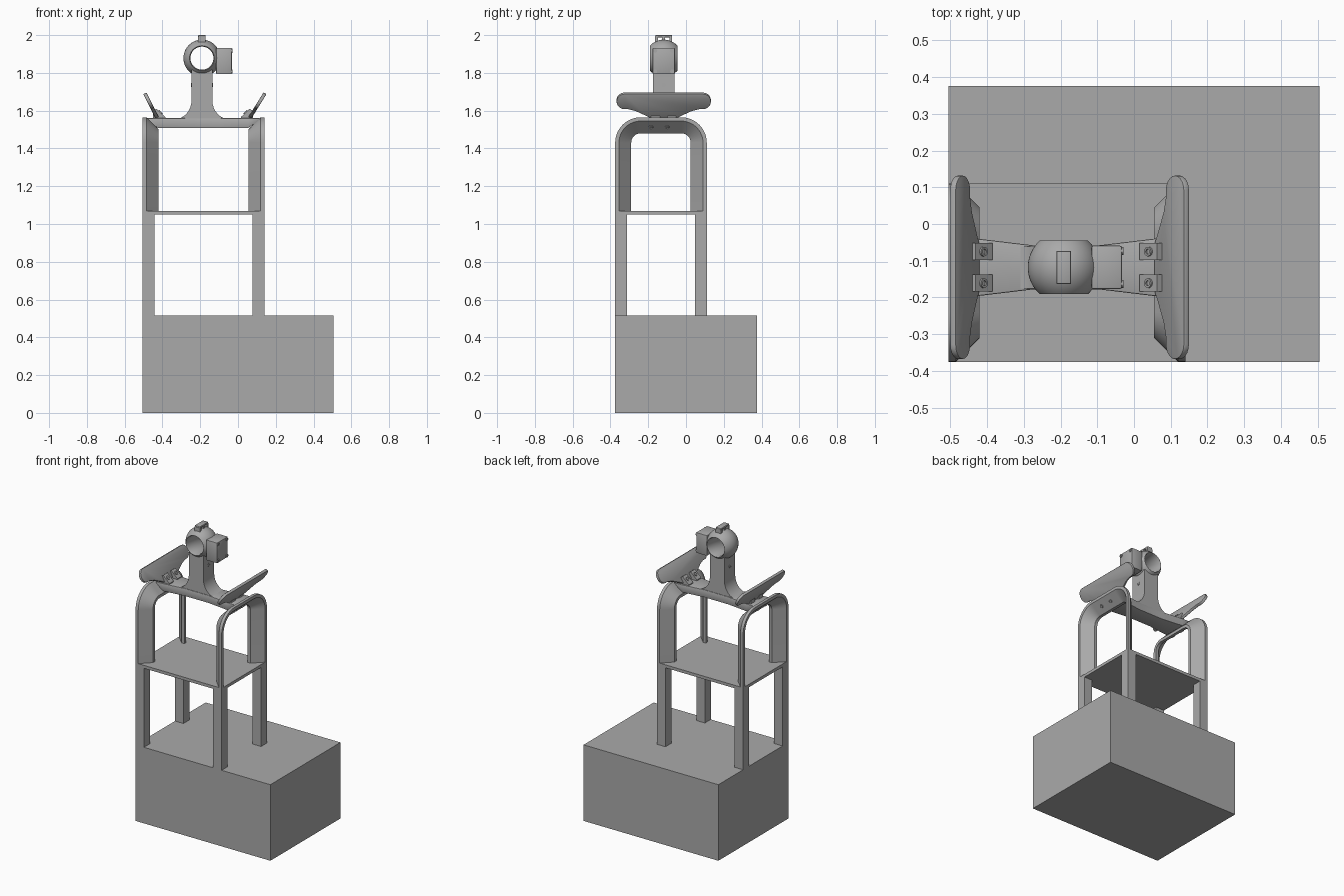
import bpy, bmesh, math
from mathutils import Vector

cube = bpy.data.objects.get("Cube")
if cube:
    bpy.data.objects.remove(cube, do_unlink=True)

grey = bpy.data.materials.new("plain_grey")
grey.use_nodes = True
COLOUR = (0.4, 0.4, 0.4, 1)
grey.diffuse_color = COLOUR
grey.node_tree.nodes["Principled BSDF"].inputs["Base Color"].default_value = COLOUR

MID_X, MID_Y = -0.185, -0.118      # centre of the upper assembly


def finish(name, bm, bevel=0, smooth=False):
    bmesh.ops.recalc_face_normals(bm, faces=bm.faces)
    if bevel:
        bmesh.ops.bevel(bm, geom=[e for e in bm.edges if e.calc_face_angle(0) > 0.6],
                        offset=bevel, segments=2, affect='EDGES', profile=0.5)
    me = bpy.data.meshes.new(name)
    bm.to_mesh(me)
    bm.free()
    me.materials.append(grey)
    ob = bpy.data.objects.new(name, me)
    bpy.context.collection.objects.link(ob)
    if smooth:
        bpy.ops.object.select_all(action='DESELECT')
        ob.select_set(True)
        bpy.context.view_layer.objects.active = ob
        bpy.ops.object.shade_smooth_by_angle(angle=math.radians(35))
    return ob


def loft(name, rings, closed=False, bevel=0, smooth=False):
    """Skin a list of equal point rings, capped unless closed."""
    bm = bmesh.new()
    vs = [[bm.verts.new(p) for p in r] for r in rings]
    n = len(vs[0])
    for a, b in zip(vs, vs[1:] + vs[:1] if closed else vs[1:]):
        for i in range(n):
            j = (i + 1) % n
            bm.faces.new((a[i], a[j], b[j], b[i]))
    if not closed:
        bm.faces.new(vs[0])
        bm.faces.new(vs[-1])
    return finish(name, bm, bevel, smooth)


def box(name, x0, x1, y0, y1, z0, z1, bevel=0):
    rings = [[(x0, y0, z), (x1, y0, z), (x1, y1, z), (x0, y1, z)] for z in (z0, z1)]
    return loft(name, rings, bevel=bevel, smooth=bevel > 0)


def slab(name, outline, y0, y1, bevel=0):
    """Extrude an x-z outline along y."""
    return loft(name, [[(x, y, z) for x, z in outline] for y in (y0, y1)],
                bevel=bevel, smooth=True)


def ring_screw(name, centre, axis, r, depth):
    """Short socket-head screw: a small washer shape with a recessed middle."""
    axis = Vector(axis).normalized()
    u = axis.orthogonal().normalized()
    v = axis.cross(u)
    rings = []
    for rad, h in ((r, -depth), (r, depth), (r * 0.55, depth), (r * 0.55, depth * 0.2)):
        rings.append([Vector(centre) + axis * h + rad * (u * math.cos(t) + v * math.sin(t))
                      for t in (k * math.tau / 16 for k in range(16))])
    loft(name, rings, smooth=True)


# Base block and table
box("base_block", -0.505, 0.505, -0.375, 0.375, 0, 0.515)
box("table_top", -0.505, 0.14, -0.375, 0.11, 1.05, 1.07)
for x in (-0.505, 0.077):
    for y in (-0.375, 0.047):
        box("table_leg", x, x + 0.063, y, y + 0.063, 0.515, 1.05)

# Arched side frames: slanted strip swept over a rounded arch
strip = [(0, 0), (0.02, 0), (0.085, 0.065), (0.085, 0.085), (0.065, 0.085), (0, 0.02)]
R, TOP, Y0, Y1 = 0.135, 1.565, -0.375, 0.11
for name, outer, inward in (("right_arch", -0.505, 1), ("left_arch", 0.14, -1)):
    stations = [(Y1 - R, 1.07, 0)]
    stations += [(Y1 - R, TOP - R, math.pi / 2 * k / 12) for k in range(13)]
    stations += [(Y0 + R, TOP - R, math.pi / 2 * (1 + k / 12)) for k in range(13)]
    stations += [(Y0 + R, 1.07, math.pi)]
    loft(name, [[(outer + inward * d, cy + (R - e) * math.cos(a), cz + (R - e) * math.sin(a))
                 for d, e in strip] for cy, cz, a in stations], smooth=True)
    for y in (-0.185, -0.1):
        ring_screw("arch_screw", (outer + inward * 0.033, y, 1.513), (-inward, 0, -1), 0.012, 0.006)

# Cross bar, waisted in the middle, with sloped ends resting on the arches
bar = []
for dx, half, low in ((-0.30, 0.08, 1.55), (-0.24, 0.078, 1.508), (-0.09, 0.06, 1.508),
                      (0.09, 0.06, 1.508), (0.24, 0.078, 1.508), (0.30, 0.08, 1.55)):
    x = MID_X + dx
    bar.append([(x, MID_Y - half, low), (x, MID_Y + half, low),
                (x, MID_Y + half, 1.56), (x, MID_Y - half, 1.56)])
loft("cross_bar", bar, bevel=0.004, smooth=True)

# Neck with flared foot
HEAD_X, HEAD_Z = -0.191, 1.878
flare = []
for k in range(9):
    t = math.pi / 2 * k / 8
    flare.append((0.145 - 0.09 * math.sin(t), 1.655 - 0.1 * math.cos(t)))
half = flare + [(0.055, 1.815)]
outline = [(HEAD_X + x, z) for x, z in half] + [(HEAD_X - x, z) for x, z in reversed(half)]
slab("neck", outline, MID_Y - 0.057, MID_Y + 0.057)
for s in (-1, 1):
    ring_screw("neck_screw", (HEAD_X + s * 0.055, MID_Y, 1.735), (s, 0, 0), 0.011, 0.003)

# Head: truncated sphere with a bore, turned around the y axis
SPH, DEPTH = 0.098, 0.073
a0 = math.asin(DEPTH / SPH)
prof = [(SPH * math.cos(a), SPH * math.sin(a))
        for a in (a0 * (k / 8 - 1) for k in range(17))]
prof += [(0.066, DEPTH), (0.061, DEPTH - 0.012), (0.061, 0.012 - DEPTH), (0.066, -DEPTH)]
loft("ring_head", [[(HEAD_X + r * math.cos(t), MID_Y + y, HEAD_Z + r * math.sin(t))
                    for r, y in prof] for t in (k * math.tau / 48 for k in range(48))],
     closed=True, smooth=True)

# Motor housing on the side of the head, hollowed by the bore's clearance
box("side_housing", HEAD_X + 0.075, -0.033, MID_Y - 0.059, MID_Y + 0.059, 1.793, 1.932, 0.005)
for sy in (-1, 1):
    for sz in (-1, 1):
        ring_screw("housing_screw", (-0.033, MID_Y + sy * 0.045, 1.8625 + sz * 0.055),
                   (1, 0, 0), 0.011, 0.004)

# Strap loop on top of the head
box("loop_top", HEAD_X - 0.02, HEAD_X + 0.02, MID_Y - 0.045, MID_Y + 0.045, 1.988, 2.0, 0.004)
for dy, w in ((-0.038, 0.007), (0, 0.008), (0.038, 0.007)):
    box("loop_post", HEAD_X - 0.02, HEAD_X + 0.02, MID_Y + dy - w, MID_Y + dy + w, 1.955, 1.99)

# Paddles: half outline as (distance from middle, height), mirrored in y
tip = [(0.21 + 0.04 * math.cos(a), 1.652 + 0.04 * math.sin(a))
       for a in (math.pi * (0.5 - k / 10) for k in range(11))]
lower = [(0.19, 1.612), (0.15, 1.602), (0.09, 1.575), (0.065, 1.562)]
side = tip + lower
blade = side + [(-d, z) for d, z in reversed(side)]
for name, x_top, lean, s in (("right_paddle", -0.493, 0.5, -1), ("left_paddle", 0.143, 0.62, 1)):
    n = Vector((s, 0, -lean)).normalized() * 0.009
    rings = [[Vector((x_top - s * lean * (1.692 - z), MID_Y + d, z)) + n * k
              for d, z in blade] for k in (-1, 1)]
    loft(name, rings, bevel=0.003, smooth=True)

# Sloped mounting tabs with screws, two for each paddle
for s in (-1, 1):
    for dy in (-0.043, 0.043):
        wedge = [(MID_X + s * d, z) for d, z in
                 ((0.2, 1.555), (0.2, 1.566), (0.247, 1.61), (0.264, 1.598), (0.264, 1.555))]
        slab("paddle_tab", wedge, MID_Y + dy - 0.023, MID_Y + dy + 0.023)
        ring_screw("tab_screw", (MID_X + s * 0.226, MID_Y + dy, 1.59), (-s, 0, 1), 0.013, 0.006)
